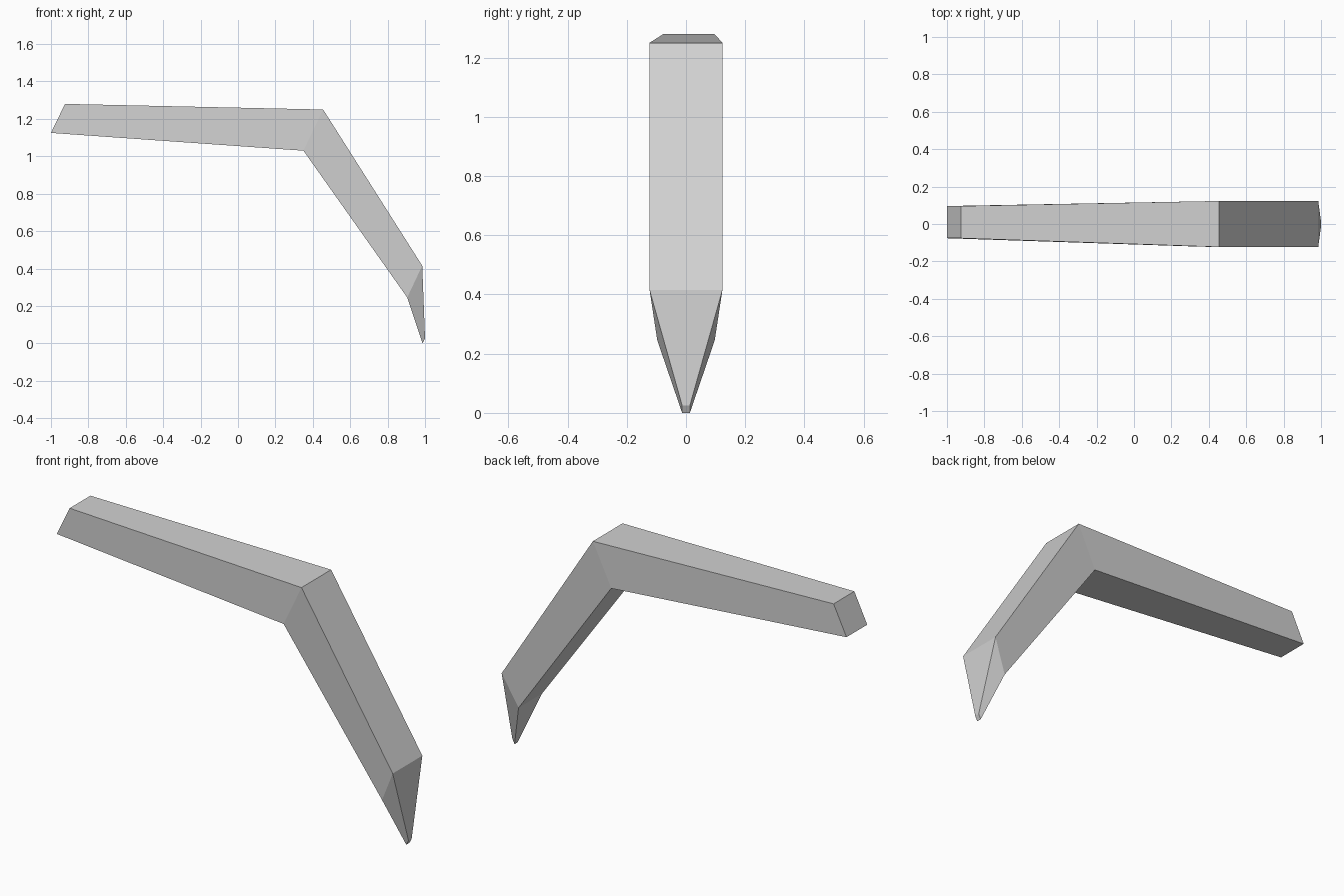
import bpy
import bmesh

cube = bpy.data.objects.get("Cube")
if cube:
    bpy.data.objects.remove(cube, do_unlink=True)

# One plain grey for the whole leg
grey = bpy.data.materials.new("plain grey")
grey.use_nodes = True
colour = (0.64, 0.64, 0.64, 1)
grey.diffuse_color = colour
grey.node_tree.nodes["Principled BSDF"].inputs["Base Color"].default_value = colour

# Rings along the leg: upper edge (x, z, half width), lower edge, sideways shift
RINGS = [
    ((-0.925, 1.28, 0.086), (-1.0, 1.125, 0.086), 0.01),   # hip end
    ((0.455, 1.25, 0.123), (0.35, 1.03, 0.121), 0.0),      # knee
    ((0.985, 0.415, 0.123), (0.905, 0.245, 0.097), 0.0),   # ankle
    ((1.0, 0.025, 0.013), (0.987, 0.0, 0.013), 0.0),       # claw tip
]


def add_ring(bm, upper, lower, shift):
    """Four corners of a cross-section, in order around it."""
    corners = [(upper, -1), (upper, 1), (lower, 1), (lower, -1)]
    return [bm.verts.new((x, shift + side * half, z))
            for (x, z, half), side in corners]


# Bent leg: skin the rings and cap both ends
bm = bmesh.new()
rings = [add_ring(bm, *ring) for ring in RINGS]
for a, b in zip(rings, rings[1:]):
    for i in range(4):
        j = (i + 1) % 4
        bm.faces.new((a[i], a[j], b[j], b[i]))
bm.faces.new(rings[0])
bm.faces.new(rings[-1])
bmesh.ops.recalc_face_normals(bm, faces=bm.faces)

mesh = bpy.data.meshes.new("bent_leg")
bm.to_mesh(mesh)
bm.free()
mesh.materials.append(grey)
leg = bpy.data.objects.new("bent_leg", mesh)
bpy.context.collection.objects.link(leg)
